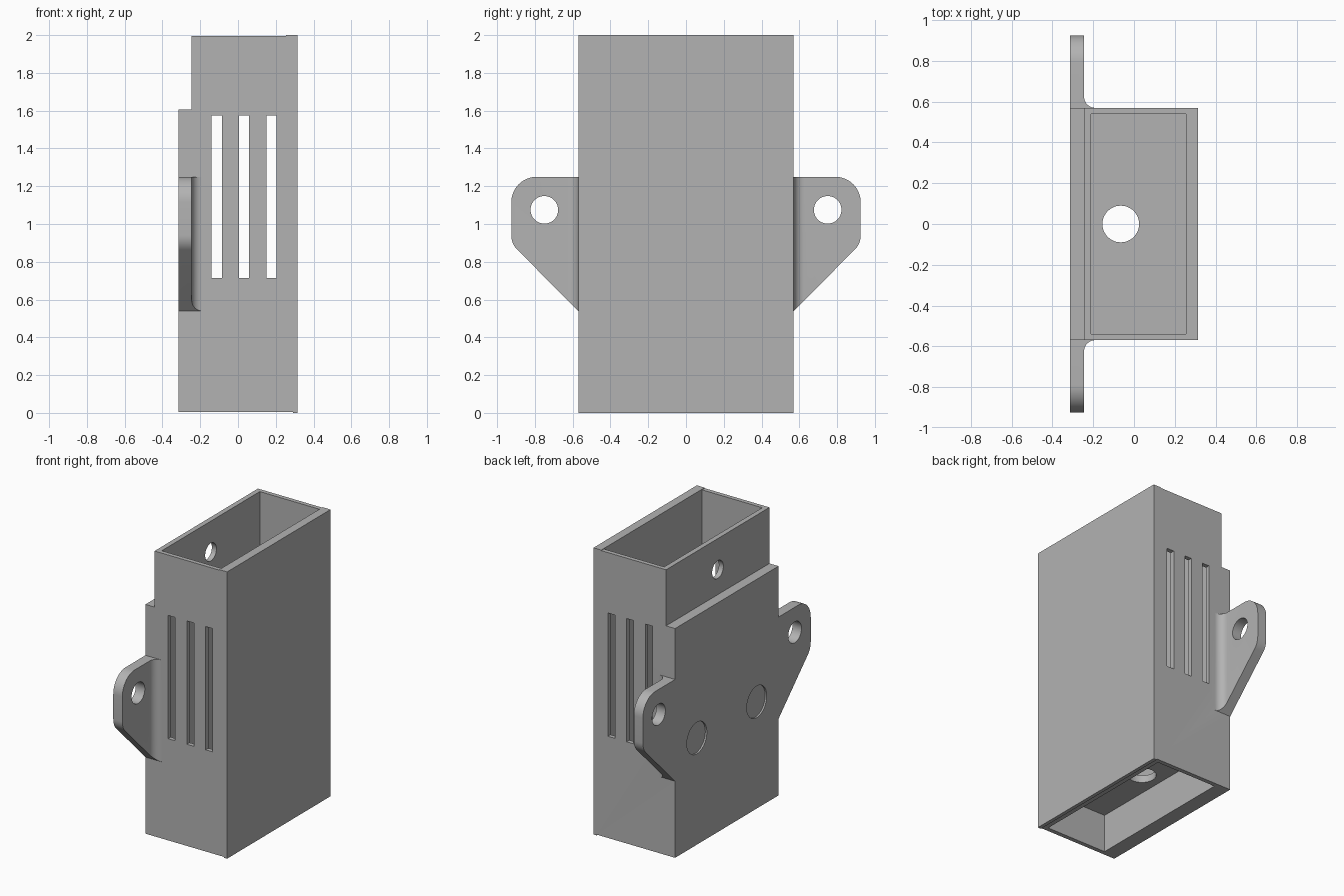
import bpy, bmesh
from math import sin, cos, pi, radians
from mathutils import Vector

if "Cube" in bpy.data.objects:
    bpy.data.objects.remove(bpy.data.objects["Cube"])

grey = bpy.data.materials.new("plain grey")
grey.use_nodes = True
COLOUR = (0.45, 0.45, 0.45, 1)
grey.diffuse_color = COLOUR
grey.node_tree.nodes["Principled BSDF"].inputs["Base Color"].default_value = COLOUR

# Where a profile point (a, b) at depth d lands, for each extrusion axis
AXES = {
    "x": lambda a, b, d: (d, a, b),
    "y": lambda a, b, d: (a, d, b),
    "z": lambda a, b, d: (a, b, d),
}


def prism(name, axis, profile, start, end):
    """Extrude a flat profile along an axis."""
    bm = bmesh.new()
    base = [bm.verts.new(AXES[axis](a, b, start)) for a, b in profile]
    face = bm.faces.new(base)
    out = bmesh.ops.extrude_face_region(bm, geom=[face])
    moved = [v for v in out["geom"] if isinstance(v, bmesh.types.BMVert)]
    bmesh.ops.translate(bm, verts=moved, vec=AXES[axis](0, 0, end - start))
    bmesh.ops.recalc_face_normals(bm, faces=bm.faces)
    mesh = bpy.data.meshes.new(name)
    bm.to_mesh(mesh)
    bm.free()
    mesh.materials.append(grey)
    obj = bpy.data.objects.new(name, mesh)
    bpy.context.collection.objects.link(obj)
    return obj


def rect(a0, a1, b0, b1):
    return [(a0, b0), (a1, b0), (a1, b1), (a0, b1)]


def arc(a, b, r, first, last, steps):
    angles = [radians(first + (last - first) * i / steps) for i in range(steps + 1)]
    return [(a + r * cos(t), b + r * sin(t)) for t in angles]


def circle(a, b, r):
    return arc(a, b, r, 0, 360, 48)[:-1]


def combine(target, tool, operation):
    """Apply a boolean and discard the tool."""
    mod = target.modifiers.new("shape", "BOOLEAN")
    mod.operation, mod.solver, mod.object = operation, "EXACT", tool
    graph = bpy.context.evaluated_depsgraph_get()
    mesh = bpy.data.meshes.new_from_object(target.evaluated_get(graph))
    target.modifiers.clear()
    target.data = mesh
    bpy.data.objects.remove(tool)


# Housing: stepped back wall, with a fine lip on the broad +x wall
housing = prism("housing", "y", [
    (-.315, .006), (.29, .006), (.29, 0), (.315, 0), (.315, 2), (.255, 2),
    (.255, 1.996), (-.245, 1.996), (-.245, 1.605), (-.315, 1.605)], -.57, .57)

# Mounting ears: side outline crossed with a plan that carries the root fillet
for side in (-1, 1):
    outline = [(.555, .525), (.57, .54)]
    outline += arc(.815, .941, .11, -45, 0, 8)
    outline += arc(.79, 1.115, .135, 0, 90, 14)
    outline += [(.555, 1.25)]
    plan = [(-.315, .555), (-.19, .555), (-.19, .57)]
    plan += arc(-.19, .625, .055, 270, 180, 10)
    plan += [(-.245, 1), (-.315, 1)]
    ear = prism("ear", "x", [(side * a, b) for a, b in outline], -.315, -.15)
    combine(ear, prism("plan", "z", [(a, side * b) for a, b in plan], .4, 1.4), "INTERSECT")
    combine(ear, prism("bolt_hole", "x", circle(side * .75, 1.075, .073), -.5, 0), "DIFFERENCE")
    combine(housing, ear, "UNION")

# Upper cavity, lower cavity and the hole in the partition between them
cavity = rect(-.21, .255, -.54, .54)
cutters = [
    prism("upper_cavity", "z", cavity, .32, 2.2),
    prism("lower_cavity", "z", cavity, -.2, .27),
    prism("partition_hole", "z", circle(-.065, 0, .09), .2, .4),
    prism("wall_hole", "x", circle(0, 1.78, .062), -.4, -.1),
]
# Vent slots through both narrow walls
for x in (-.113, .032, .177):
    cutters.append(prism("vent", "y", rect(x - .027, x + .027, .715, 1.575), -.8, .8))
# Shallow round recesses on the mounting face
for y in (-.33, .33):
    cutters.append(prism("recess", "x", circle(y, .75, .11), -.4, -.303))
for cutter in cutters:
    combine(housing, cutter, "DIFFERENCE")

# Smooth the rounded parts, keep the edges sharp
bpy.ops.object.select_all(action="DESELECT")
housing.select_set(True)
bpy.context.view_layer.objects.active = housing
bpy.ops.object.shade_smooth_by_angle(angle=radians(25))
